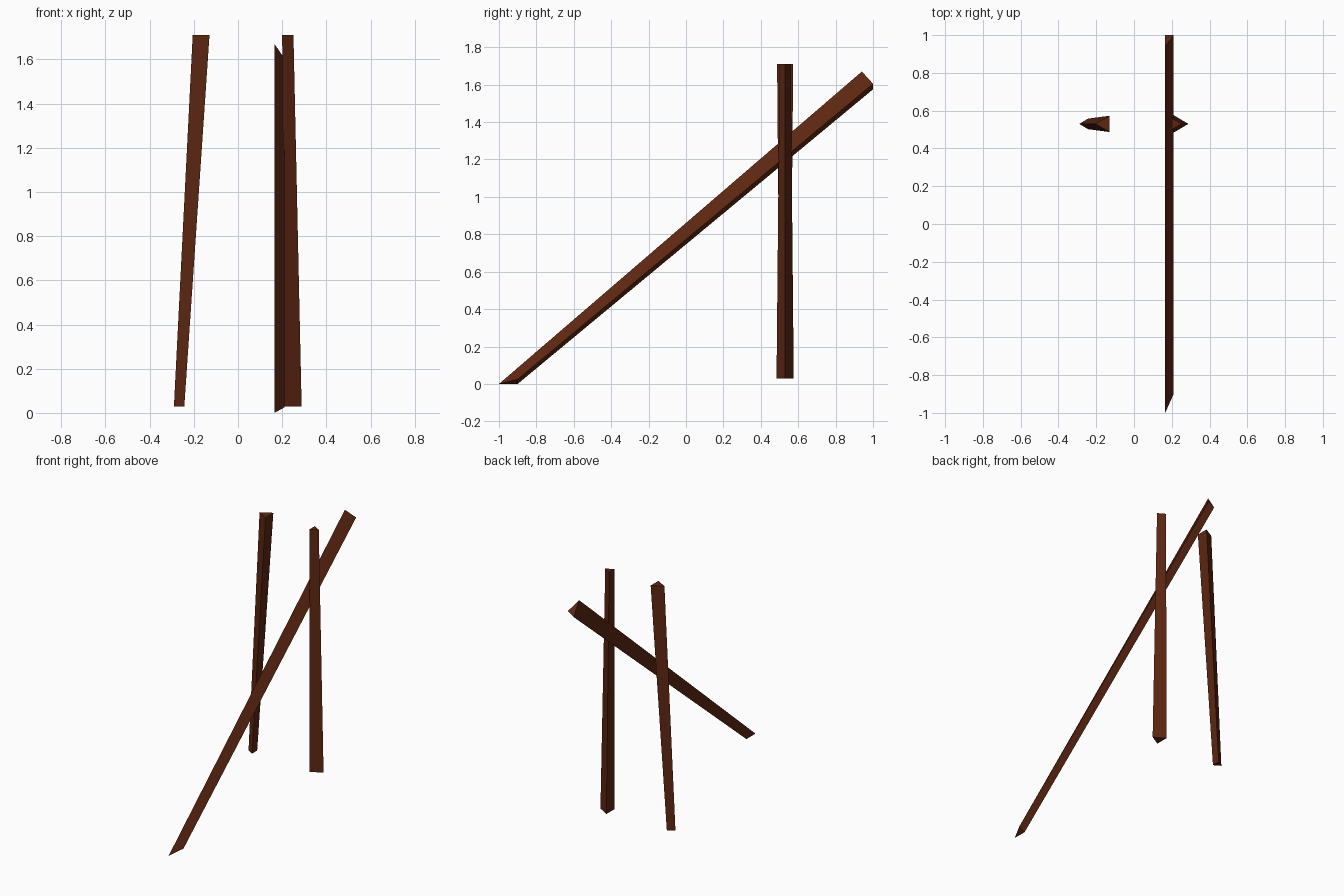
import bpy, bmesh

if "Cube" in bpy.data.objects:
    bpy.data.objects.remove(bpy.data.objects["Cube"])

wood = bpy.data.materials.new("dark brown wood")
wood.diffuse_color = (0.11, 0.02, 0.006, 1)
wood.use_nodes = True
wood.node_tree.nodes["Principled BSDF"].inputs["Base Color"].default_value = wood.diffuse_color


def beam(name, start, end):
    """Closed three-sided beam between two triangular ends."""
    bm = bmesh.new()
    a = [bm.verts.new(p) for p in start]
    b = [bm.verts.new(p) for p in end]
    bm.faces.new(a)
    bm.faces.new(b[::-1])
    for i in range(3):
        j = (i + 1) % 3
        bm.faces.new((a[i], b[i], b[j], a[j]))
    bmesh.ops.recalc_face_normals(bm, faces=bm.faces)
    mesh = bpy.data.meshes.new(name)
    bm.to_mesh(mesh)
    bm.free()
    mesh.materials.append(wood)
    bpy.context.collection.objects.link(bpy.data.objects.new(name, mesh))


def post_end(ridge_x, flat_x, half_width, z, y=0.53):
    """Triangle with its ridge facing outward and flat side inward."""
    return [(ridge_x, y, z), (flat_x, y - half_width, z), (flat_x, y + half_width, z)]


# Leaning posts: the left widens upward, the right widens downward
beam("left_post", post_end(-0.29, -0.243, 0.028, 0.03), post_end(-0.205, -0.129, 0.043, 1.71))
beam("right_post", post_end(0.288, 0.21, 0.046, 0.03), post_end(0.251, 0.2, 0.03, 1.71))

# Long sloping brace, ridge on the +x side
beam("sloping_brace",
     [(0.165, -1.0, 0.0), (0.165, -0.9, 0.0), (0.21, -0.9, 0.025)],
     [(0.165, 0.94, 1.67), (0.165, 1.0, 1.575), (0.21, 1.0, 1.605)])
